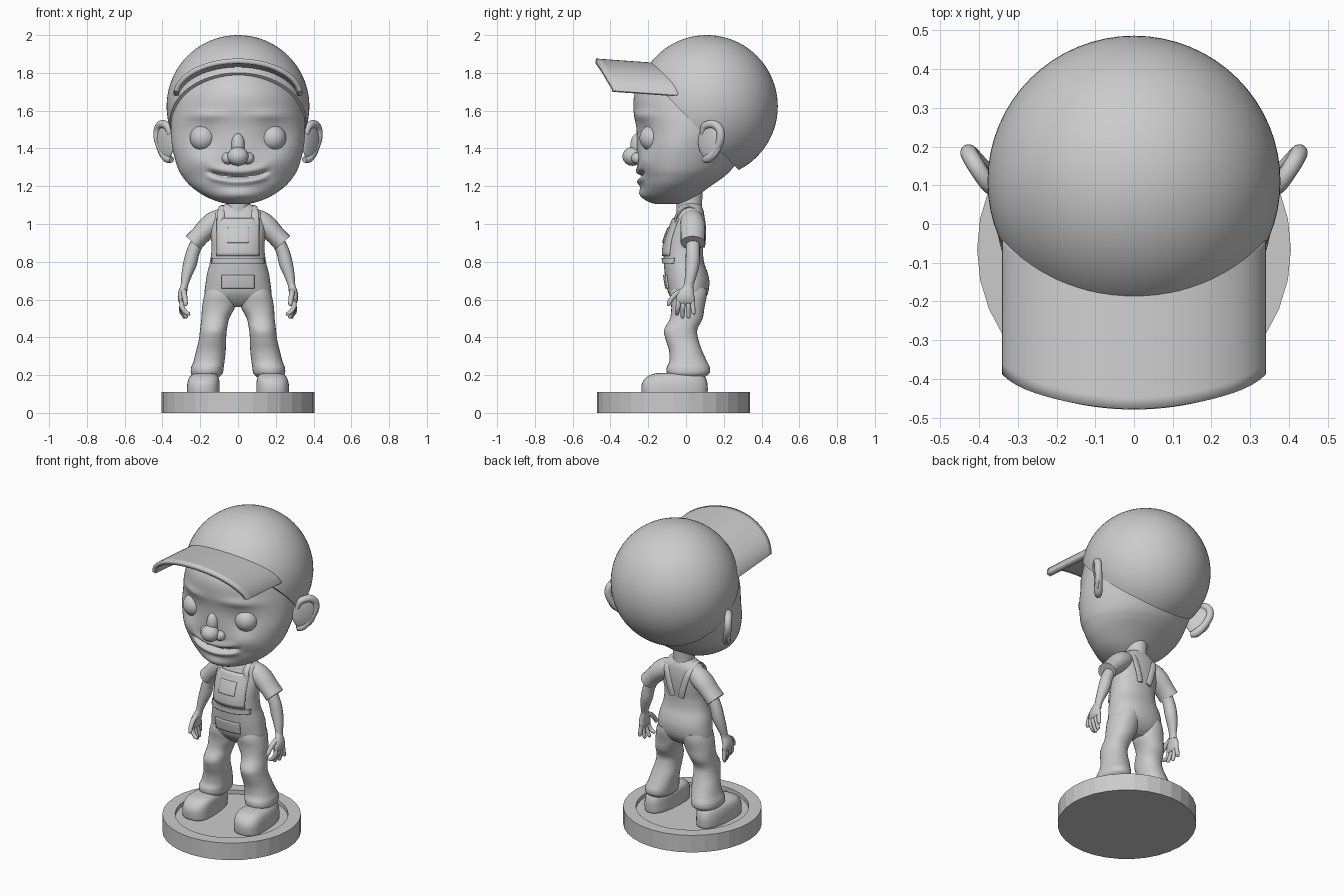
import bpy, bmesh, math
from mathutils import Vector, Matrix

GREY = bpy.data.materials.new("plain grey")
GREY.diffuse_color = (0.6, 0.6, 0.6, 1)


def finish(name, bm, angle=50, normals=True):
    if normals:
        bmesh.ops.recalc_face_normals(bm, faces=bm.faces)
    me = bpy.data.meshes.new(name)
    bm.to_mesh(me)
    bm.free()
    me.materials.append(GREY)
    for p in me.polygons:
        p.use_smooth = angle > 0
    if angle > 0:
        me.set_sharp_from_angle(angle=math.radians(angle))
    ob = bpy.data.objects.new(name, me)
    bpy.context.collection.objects.link(ob)
    return ob


def smooth(rows, k=5):
    """Catmull-Rom interpolation of rows of numbers."""
    p = [rows[0]] + list(rows) + [rows[-1]]
    out = []
    for i in range(1, len(p) - 2):
        for j in range(k):
            t = j / k
            out.append([0.5 * (2 * b + (c - a) * t + (2 * a - 5 * b + 4 * c - d) * t * t
                               + (3 * b - a - 3 * c + d) * t ** 3)
                        for a, b, c, d in zip(p[i - 1], p[i], p[i + 1], p[i + 2])])
    return out + [list(rows[-1])]


def skin(bm, rings):
    rings = [[bm.verts.new(c) for c in r] for r in rings]
    n = len(rings[0])
    for a, b in zip(rings, rings[1:]):
        for i in range(n):
            bm.faces.new((a[i], a[(i + 1) % n], b[(i + 1) % n], b[i]))
    bm.faces.new(rings[0])
    bm.faces.new(rings[-1])


def loft(name, rows, n=32, e=2.0, s=1, k=5, deform=None):
    """Stack of level rings: z, centre x, half width, front y, middle y, back y."""
    rings = []
    for z, cx, rx, yf, ym, yb in smooth(rows, k):
        ring = []
        for i in range(n):
            a = 2 * math.pi * i / n
            c, d = math.cos(a), math.sin(a)
            c = math.copysign(abs(c) ** (2 / e), c)
            d = math.copysign(abs(d) ** (2 / e), d)
            v = Vector((s * (cx + rx * c), ym + d * ((yb - ym) if d > 0 else (ym - yf)), z))
            ring.append(deform(v) if deform else v)
        rings.append(ring)
    bm = bmesh.new()
    skin(bm, rings)
    return finish(name, bm)


def tube(name, pts, s=1, n=16, ref=(0, 1, 0), k=5):
    """Tube along points x, y, z, radius, radius along ref."""
    pts = smooth(pts, k)
    pos = [Vector((s * p[0], p[1], p[2])) for p in pts]
    rings = []
    for i, p in enumerate(pts):
        t = (pos[min(i + 1, len(pos) - 1)] - pos[max(i - 1, 0)]).normalized()
        u = t.cross(Vector(ref)).normalized()
        w = u.cross(t)
        rings.append([pos[i] + u * p[3] * math.cos(2 * math.pi * j / n)
                      + w * p[4] * math.sin(2 * math.pi * j / n) for j in range(n)])
    bm = bmesh.new()
    skin(bm, rings)
    return finish(name, bm)


def ball(name, c, r, turn=0.0, seg=32):
    bm = bmesh.new()
    m = Matrix.Translation(c) @ Matrix.Rotation(turn, 4, 'Z') @ Matrix.Diagonal((*r, 1))
    bmesh.ops.create_uvsphere(bm, u_segments=seg, v_segments=seg // 2, radius=1, matrix=m)
    return finish(name, bm)


def sheet(name, fn, nu, nv, thick):
    """Thin curved sheet: fn(u, v) with u, v in 0..1."""
    bm = bmesh.new()
    g = [[bm.verts.new(fn(i / nu, j / nv)) for j in range(nv + 1)] for i in range(nu + 1)]
    for i in range(nu):
        for j in range(nv):
            bm.faces.new((g[i][j], g[i + 1][j], g[i + 1][j + 1], g[i][j + 1]))
    ob = finish(name, bm)
    mod = ob.modifiers.new("thickness", 'SOLIDIFY')
    mod.thickness, mod.offset = thick, 0
    return ob


# Round stand with a recessed floor
bm = bmesh.new()
skin(bm, [[(r * math.cos(math.pi * i / 16), -0.065 + r * math.sin(math.pi * i / 16), z)
           for i in range(32)] for r, z in ((.405, 0), (.405, .11), (.33, .11), (.33, .085))])
finish("stand", bm, 0)


# Head with soft facial relief
def gauss(x, z, cx, cz, rx, rz):
    return math.exp(-((x - cx) / rx) ** 2 - ((z - cz) / rz) ** 2)


def face(v):
    if v.y > 0:
        return v
    x, z = abs(v.x), v.z
    out = (-.018 * gauss(x, z, .185, 1.455, .08, .075) + .014 * gauss(x, z, .2, 1.33, .08, .05)
           + .012 * gauss(x, z, .17, 1.575, .1, .025) + .012 * gauss(x, z, 0, 1.155, .08, .03))
    line = 1.25 + 1.1 * x * x
    span = 1 / (1 + math.exp((x - .15) / .008))
    out += span * (-.024 * math.exp(-((z - line) / .011) ** 2)
                   + .014 * math.exp(-((z - line + .028) / .016) ** 2)
                   + .01 * math.exp(-((z - line - .03) / .02) ** 2))
    v.y -= out * min(1, -v.y / .1)
    return v


loft("head", [(1.105, 0, .05, -.16, -.09, -.03), (1.12, 0, .11, -.2, -.09, .01),
              (1.15, 0, .18, -.232, -.085, .06), (1.2, 0, .25, -.242, -.07, .13),
              (1.25, 0, .293, -.25, -.05, .2), (1.3, 0, .32, -.256, -.04, .25),
              (1.4, 0, .347, -.26, -.02, .31), (1.5, 0, .355, -.262, .02, .36),
              (1.6, 0, .348, -.277, .05, .4), (1.7, 0, .325, -.268, .08, .42),
              (1.8, 0, .26, -.2, .1, .4), (1.85, 0, .2, -.13, .11, .36)],
     n=112, k=8, deform=face)

# Nose
ball("nose_tip", (0, -.283, 1.358), (.056, .053, .05))
ball("nose_bridge", (0, -.255, 1.415), (.036, .04, .065))

for s, side in ((1, "right"), (-1, "left")):
    ball(side + "_eye", (s * .185, -.176, 1.455), (.07, .07, .07))
    ball(side + "_nostril", (s * .052, -.255, 1.348), (.034, .035, .032))
    # Ear: flat bowl plus curled rim
    ball(side + "_ear_bowl", (s * .385, .125, 1.435), (.075, .02, .095), s * math.radians(53))
    tube(side + "_ear_rim", [(.362, .085, 1.475, .012, .012), (.375, .1, 1.518, .02, .02),
                             (.405, .145, 1.528, .022, .022), (.424, .178, 1.5, .022, .022),
                             (.424, .182, 1.45, .022, .022), (.402, .158, 1.39, .022, .022),
                             (.375, .122, 1.35, .025, .025), (.352, .095, 1.34, .016, .016)],
         s, ref=(-.8 * s, .6, 0))

# Cap crown, cut on a slope that drops toward the back
bm = bmesh.new()
bmesh.ops.create_uvsphere(bm, u_segments=64, v_segments=40, radius=1,
                          matrix=Matrix.Translation((0, .11, 1.623)) @ Matrix.Diagonal((.378, .376, .377, 1)))
bmesh.ops.bisect_plane(bm, geom=bm.verts[:] + bm.edges[:] + bm.faces[:], clear_inner=True,
                       plane_co=(0, .1, 1.47), plane_no=(0, .72, .7))
bmesh.ops.edgeloop_fill(bm, edges=[e for e in bm.edges if e.is_boundary])
finish("cap_crown", bm)


# Cap brim: arched sheet
def brim(u, v):
    x = .328 * math.sin((2 * u - 1) * math.pi / 2)
    q = (x / .328) ** 2
    y0, y1 = -.13 + .1 * q, -.478 + .07 * q + .02 * q ** 6
    z = 1.838 + .025 * v - .185 * (1 - math.sqrt(max(0, 1 - (x / .331) ** 2)))
    return (x, y0 + (y1 - y0) * v, z)


sheet("cap_brim", brim, 40, 12, .026)

# Neck and torso
loft("neck", [(1.03, 0, .075, -.05, .02, .09), (1.1, 0, .063, -.05, .02, .085),
              (1.2, 0, .065, -.05, .02, .09)])
TORSO = [(1.115, 0, .05, -.02, .02, .07), (1.09, 0, .09, -.04, .02, .085),
         (1.06, 0, .125, -.052, .02, .095), (1.0, 0, .145, -.075, .015, .1),
         (.93, 0, .143, -.103, .0, .096), (.87, 0, .14, -.117, -.01, .09),
         (.8, 0, .148, -.118, -.01, .095), (.74, 0, .163, -.113, 0, .115),
         (.69, 0, .171, -.107, .005, .124), (.63, 0, .176, -.092, .005, .115),
         (.585, 0, .155, -.06, .005, .085), (.56, 0, .09, -.03, .005, .05)]
loft("torso", TORSO, n=48, e=2.2)


def front(x, z, lift):
    rows = smooth(TORSO)
    for a, b in zip(rows, rows[1:]):
        if b[0] <= z <= a[0]:
            t = (a[0] - z) / (a[0] - b[0])
            _, _, rx, yf, ym, _ = [p + (q - p) * t for p, q in zip(a, b)]
            return (x, ym - (ym - yf) * (1 - min(1, abs(x / rx)) ** 2.2) ** (1 / 2.2) - lift, z)


# Bib, pockets and waistband on the overalls
for name, hw, z0, z1, lift in (("bib", .11, .83, 1.03, .003), ("bib_pocket", .055, .9, .98, .009),
                               ("belly_pocket", .085, .66, .73, .003), ("waistband", .135, .79, .82, .004)):
    sheet(name, lambda u, v: front((2 * u - 1) * hw, z0 + (z1 - z0) * v, lift), 20, 10, .012)

for s, side in ((1, "right"), (-1, "left")):
    # Strap over the shoulder
    tube(side + "_strap", [(.092, -.056, 1.0, .008, .02), (.09, -.045, 1.05, .008, .02),
                           (.08, .015, 1.092, .008, .02), (.075, .085, 1.045, .008, .02),
                           (.05, .098, .95, .008, .02), (.03, .095, .88, .006, .02)],
         s, ref=(1, 0, 0))
    # Short sleeve and arm
    tube(side + "_sleeve", [(.07, .03, 1.04, .045, .05), (.115, .033, 1.015, .058, .062),
                            (.155, .036, .985, .058, .066), (.2, .036, .94, .052, .064),
                            (.237, .036, .9, .053, .064)], s, n=24)
    tube(side + "_arm", [(.19, .036, .95, .034, .036), (.235, .036, .86, .035, .037),
                         (.254, .034, .79, .036, .037), (.272, .025, .73, .028, .031),
                         (.283, .015, .68, .02, .025), (.288, .01, .65, .02, .03)], s)
    # Hand: palm, four fingers, thumb
    tube(side + "_palm", [(.284, .013, .685, .014, .018), (.29, .008, .655, .02, .032),
                          (.297, 0, .62, .022, .046), (.296, -.004, .59, .018, .05),
                          (.293, -.005, .572, .008, .035)], s)
    for i, (y, tip, x) in enumerate(((-.042, .515, .262), (-.016, .5, .275),
                                     (.012, .5, .285), (.036, .52, .3))):
        tube(f"{side}_finger_{i + 1}", [(.295, y * .9, .6, .011, .012), (.298, y, .565, .013, .013),
                                        ((.298 + x) / 2, y * 1.1, .535, .012, .012),
                                        (x, y * 1.15, tip + .008, .01, .01),
                                        (x - .002, y * 1.15, tip, .003, .003)], s, n=10, k=3)
    tube(side + "_thumb", [(.288, -.01, .65, .015, .015), (.285, -.05, .63, .015, .015),
                           (.28, -.08, .6, .013, .013), (.277, -.092, .575, .011, .011),
                           (.276, -.094, .566, .004, .004)], s, n=10, k=3)
    # Flared trouser leg and rounded shoe
    loft(side + "_trouser_leg", [(.66, .085, .08, -.08, 0, .11), (.62, .092, .087, -.085, 0, .11),
                                 (.56, .103, .087, -.078, 0, .098), (.5, .12, .074, -.085, 0, .088),
                                 (.44, .13, .071, -.116, -.02, .06), (.39, .135, .072, -.108, -.02, .065),
                                 (.33, .143, .078, -.09, 0, .085), (.275, .153, .082, -.088, 0, .11),
                                 (.24, .162, .086, -.102, 0, .126), (.21, .165, .084, -.1, 0, .124),
                                 (.19, .167, .068, -.08, 0, .1)], e=2.2, s=s)
    loft(side + "_shoe", [(.084, .184, .08, -.225, -.13, .108), (.095, .184, .086, -.234, -.13, .114),
                          (.14, .184, .086, -.236, -.13, .115), (.17, .182, .083, -.226, -.125, .11),
                          (.192, .18, .075, -.205, -.115, .1), (.206, .178, .058, -.175, -.1, .085),
                          (.212, .176, .03, -.14, -.08, .05)], e=2.5, s=s)
